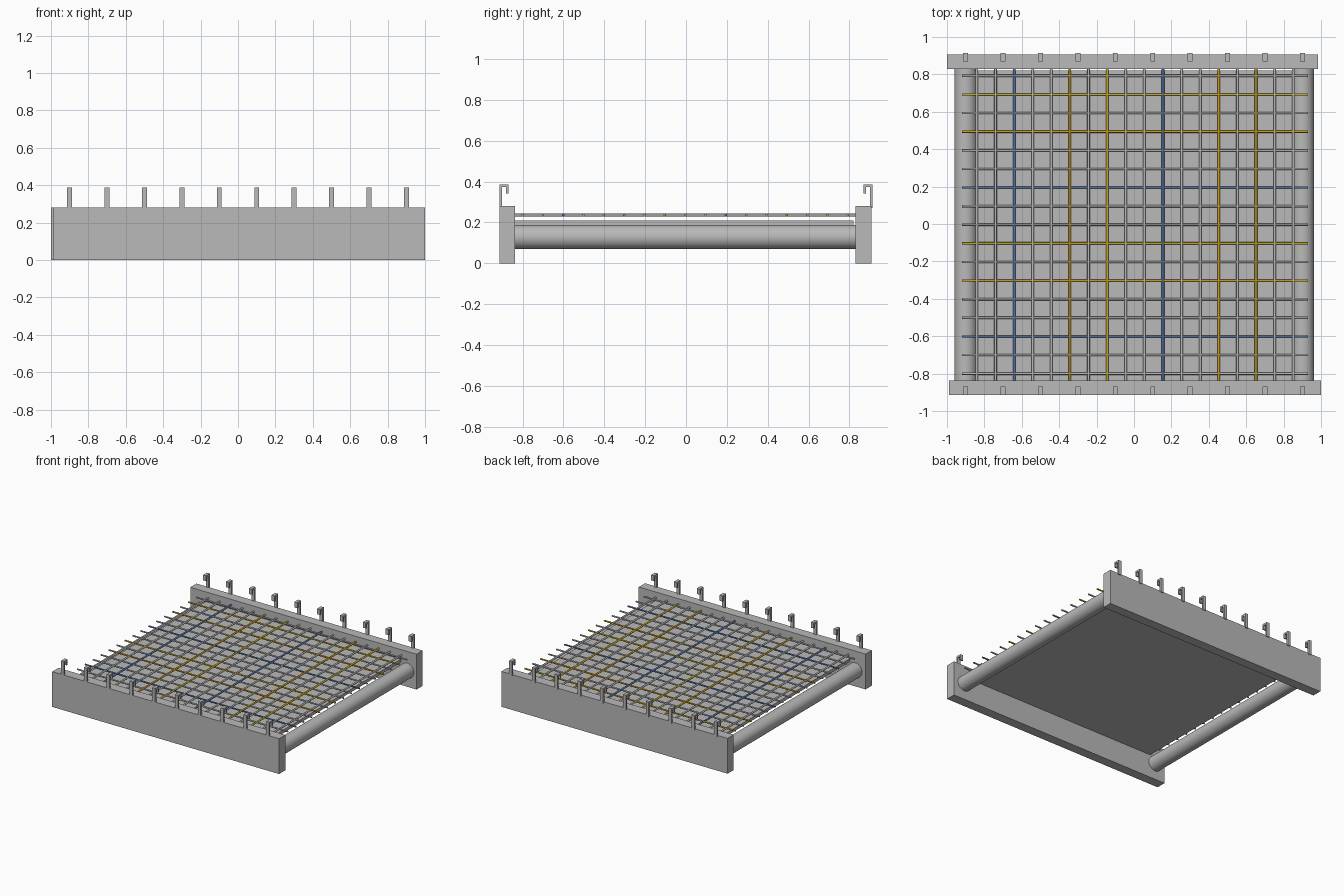
import bpy, bmesh, math
from mathutils import Matrix, Vector

cube = bpy.data.objects.get("Cube")
if cube:
    bpy.data.objects.remove(cube, do_unlink=True)


def material(name, rgb):
    mat = bpy.data.materials.new(name)
    mat.use_nodes = True
    mat.diffuse_color = (*rgb, 1)
    mat.node_tree.nodes["Principled BSDF"].inputs["Base Color"].default_value = (*rgb, 1)
    return mat


grey = material("light grey", (0.48, 0.49, 0.48))
yellow = material("yellow", (0.62, 0.44, 0.02))
orange = material("orange", (0.62, 0.33, 0.01))
blue = material("blue", (0.10, 0.20, 0.46))


def finish(name, bm, mat, smooth=False):
    bmesh.ops.recalc_face_normals(bm, faces=bm.faces)
    if smooth:
        for f in bm.faces:
            f.smooth = len(f.verts) == 4
        for e in bm.edges:
            e.smooth = all(len(f.verts) == 4 for f in e.link_faces)
    mesh = bpy.data.meshes.new(name)
    bm.to_mesh(mesh)
    bm.free()
    mesh.materials.append(mat)
    obj = bpy.data.objects.new(name, mesh)
    bpy.context.collection.objects.link(obj)
    return obj


def box(name, low, high, mat):
    low, high = Vector(low), Vector(high)
    bm = bmesh.new()
    place = Matrix.Translation((low + high) / 2) @ Matrix.Diagonal((*(high - low), 1))
    bmesh.ops.create_cube(bm, size=1, matrix=place)
    return finish(name, bm, mat)


def rod(name, start, end, radius, sides, mat):
    start, end = Vector(start), Vector(end)
    axis = end - start
    place = Matrix.Translation((start + end) / 2) @ axis.to_track_quat("Z", "Y").to_matrix().to_4x4()
    bm = bmesh.new()
    bmesh.ops.create_cone(bm, cap_ends=True, segments=sides, radius1=radius,
                          radius2=radius, depth=axis.length, matrix=place)
    return finish(name, bm, mat, smooth=True)


def hook(name, x, side):
    # Upside-down J profile, opening towards the middle of the frame
    profile = [(0.914, 0.27), (0.914, 0.387), (0.868, 0.387), (0.868, 0.343),
               (0.880, 0.343), (0.880, 0.373), (0.900, 0.373), (0.900, 0.27)]
    bm = bmesh.new()
    face = bm.faces.new([bm.verts.new((x - 0.013, side * y, z)) for y, z in profile])
    moved = bmesh.ops.extrude_face_region(bm, geom=[face])["geom"]
    bmesh.ops.translate(bm, vec=(0.026, 0, 0),
                        verts=[v for v in moved if isinstance(v, bmesh.types.BMVert)])
    return finish(name, bm, grey)


# End rails
box("front_rail", (-0.99, -0.914, 0), (1, -0.836, 0.28), grey)
box("back_rail", (-1, 0.83, 0), (0.985, 0.907, 0.28), grey)

# Side tubes
for label, x in (("left", 0.903), ("right", -0.9)):
    rod(label + "_tube", (x, -0.84, 0.128), (x, 0.835, 0.128), 0.059, 48, grey)

# Base panel
box("base_panel", (-0.855, -0.838, 0.186), (0.855, 0.82, 0.21), grey)

# Hooks along both rails
for label, side in (("front", -1), ("back", 1)):
    for i in range(10):
        hook(f"{label}_hook_{i + 1}", -0.9 + 0.2 * i, side)

# Grid of wires with a repeating colour order
accents = {2: blue, 5: orange, 7: yellow}
for i in range(18):
    x = -0.84 + 0.0995 * i
    rod(f"long_wire_{i + 1}", (x, -0.838, 0.236), (x, 0.832, 0.236), 0.007, 12,
        accents.get(i % 8, grey))
for j in range(17):
    y = -0.8 + 0.0995 * j
    rod(f"cross_wire_{j + 1}", (-0.92, y, 0.236), (0.93, y, 0.236), 0.006, 12,
        accents.get(j % 8, grey))
